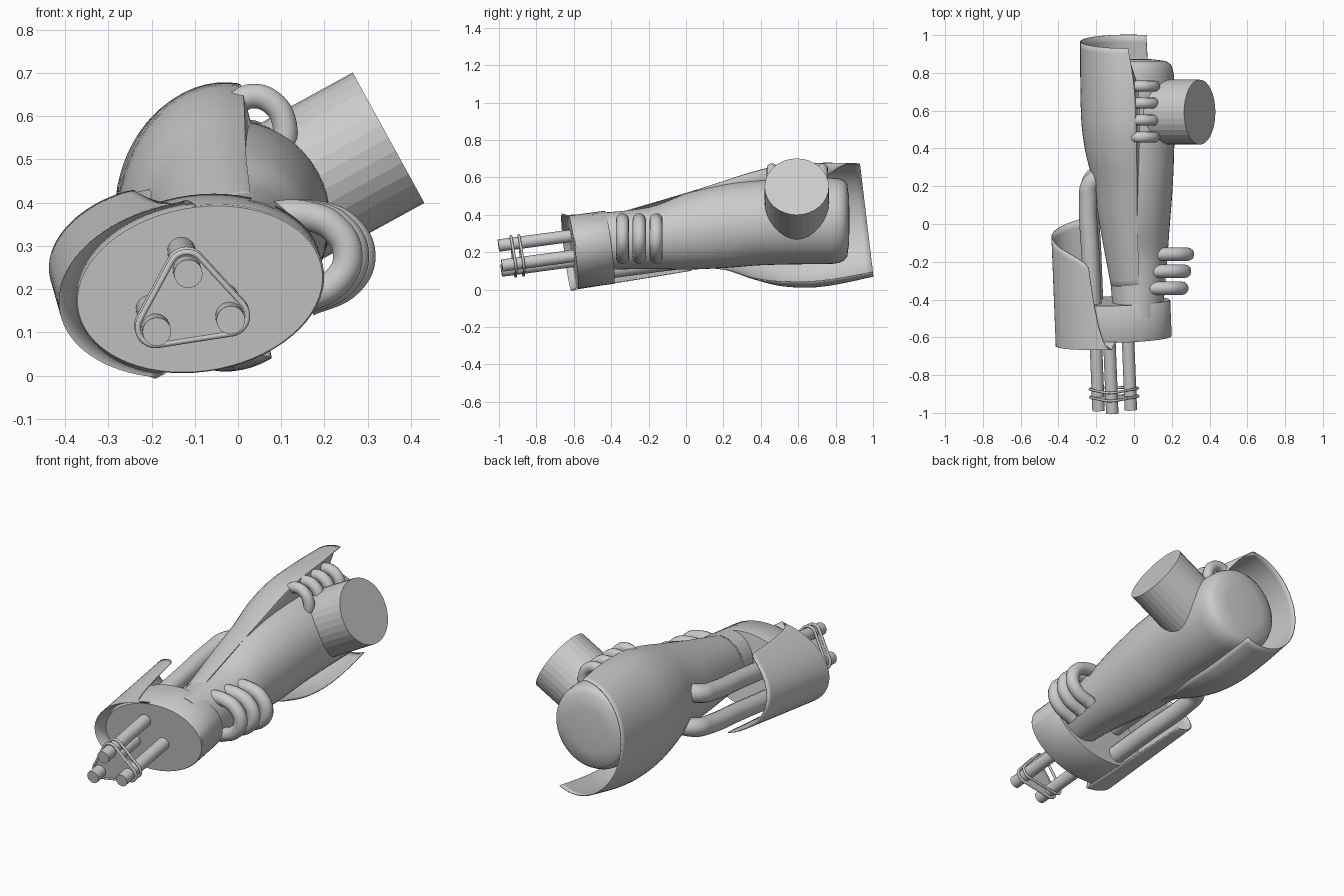
import bpy
from math import sin, cos, radians, pi
from mathutils import Matrix, Vector

if "Cube" in bpy.data.objects:
    bpy.data.objects.remove(bpy.data.objects["Cube"])


def finish(ob, angle=35):
    bpy.ops.object.select_all(action='DESELECT')
    ob.select_set(True)
    bpy.context.view_layer.objects.active = ob
    bpy.ops.object.shade_smooth_by_angle(angle=radians(angle))


def loft(name, rings, closed=True, caps=True, mat=None, thick=0, angle=35):
    """Skin a list of equal-length point rings."""
    n = len(rings[0])
    verts = [Vector(p) for r in rings for p in r]
    if mat:
        verts = [mat @ v for v in verts]
    faces = []
    for i in range(len(rings) - 1):
        for j in range(n if closed else n - 1):
            k = (j + 1) % n
            faces.append((i*n + j, (i+1)*n + j, (i+1)*n + k, i*n + k))
    if caps:
        faces.append(tuple(range(n)))
        faces.append(tuple(reversed(range((len(rings)-1)*n, len(rings)*n))))
    me = bpy.data.meshes.new(name)
    me.from_pydata(verts, [], faces)
    ob = bpy.data.objects.new(name, me)
    bpy.context.collection.objects.link(ob)
    if thick:
        m = ob.modifiers.new("thickness", 'SOLIDIFY')
        m.thickness, m.offset = thick, -1
    finish(ob, angle)
    return ob


def tube(name, pts, r, mat=None, cyclic=False, kind='BEZIER'):
    """Round pipe along a path."""
    cu = bpy.data.curves.new(name, 'CURVE')
    cu.dimensions, cu.bevel_depth, cu.bevel_resolution = '3D', r, 5
    cu.use_fill_caps, cu.resolution_u = True, 8
    sp = cu.splines.new(kind)
    dest = sp.bezier_points if kind == 'BEZIER' else sp.points
    dest.add(len(pts) - 1)
    for d, p in zip(dest, pts):
        p = mat @ Vector(p) if mat else Vector(p)
        if kind == 'BEZIER':
            d.co, d.handle_left_type, d.handle_right_type = p, 'AUTO', 'AUTO'
        else:
            d.co = (*p, 1)
    sp.use_cyclic_u = cyclic
    ob = bpy.data.objects.new(name, cu)
    bpy.context.collection.objects.link(ob)
    bpy.ops.object.select_all(action='DESELECT')
    ob.select_set(True)
    bpy.context.view_layer.objects.active = ob
    bpy.ops.object.convert(target='MESH')
    finish(bpy.context.object)


def smooth(st, n=5):
    """Catmull-Rom interpolation of station tuples."""
    out = []
    for i in range(len(st) - 1):
        a, b, c, d = st[max(i-1, 0)], st[i], st[i+1], st[min(i+2, len(st)-1)]
        for k in range(n):
            t = k / n
            out.append(tuple(.5*(2*q + (r-p)*t + (2*p-5*q+4*r-s)*t*t + (3*q-p-3*r+s)*t**3)
                             for p, q, r, s in zip(a, b, c, d)))
    return out + [st[-1]]


def ellipse(y, cx, cz, rx, rz, a0=0, a1=360, n=48, shear=0):
    m = n if a1 - a0 == 360 else n - 1
    pts = []
    for j in range(n):
        a = radians(a0 + (a1 - a0) * j / m)
        pts.append((cx + rx*cos(a) + shear*rz*sin(a), y, cz + rz*sin(a)))
    return pts


# forearm body: y, centre x, centre z, radius x, radius z
body = smooth([(-.5, .02, .255, .13, .15), (-.2, .02, .275, .155, .165),
               (0, .005, .31, .185, .203), (.2, 0, .338, .205, .223),
               (.4, -.012, .358, .225, .228), (.6, -.018, .364, .232, .229),
               (.78, -.018, .367, .23, .23)])
body += [(.82, -.018, .368, .224, .225), (.845, -.018, .37, .212, .214),
         (.862, -.018, .37, .19, .194), (.872, -.018, .37, .12, .12), (.874, -.018, .37, .02, .02)]
loft("forearm_body", [ellipse(*s) for s in body])

# outer elbow shell, covering the left half; last two values are edge angles
shell = smooth([(-.35, .02, .264, .138, .15, 86, 240), (0, .005, .31, .188, .207, 86, 250),
                (.2, -.002, .342, .209, .238, 85, 262), (.36, -.015, .343, .238, .288, 83, 280),
                (.52, -.025, .342, .252, .325, 82, 292), (.72, -.03, .346, .254, .332, 83, 295),
                (.95, -.03, .372, .255, .303, 90, 292)])
rings = []
for s in shell:
    f = max(0, (s[0] - .72) / .23)
    row = [(x, y + f*(.05 - .07*(z - .09)/.585), z) for x, y, z in ellipse(*s, n=40)]
    # top edge folds down onto the body
    x, y, z = row[0]
    drop = min(.09, max(0, (y - .05)*.4)) * max(0, 1 - f*1.6)
    rings.append([(x + drop*.25, y, z - drop)] + row)
loft("elbow_shell", rings, closed=False, caps=False, thick=.005)

# stub cylinder pointing right and up
ax = Vector((.877, 0, .482))
up = Vector((-.482, 0, .877))
end = Vector((.348, .592, .55))
loft("elbow_cylinder",
     [[end - ax*d + up*.172*cos(a) + Vector((0, 1, 0))*.172*sin(a)
       for a in [2*pi*j/32 for j in range(32)]] for d in (.42, 0)], angle=5)

# short hoses from shell to cylinder
for y in (.73, .64, .55, .46):
    tube("elbow_hose", [(-.01, y, .625), (.03, y, .646), (.08, y, .63),
                        (.108, y, .58), (.10, y, .51)], .029)

# hose loops on the right side of the wrist
for y, dx in ((-.16, 0), (-.25, -.015), (-.34, -.03)):
    tube("wrist_hose", [(.06 + dx, y, .35), (.12 + dx, y, .37), (.19 + dx, y, .369),
                        (.25 + dx, y, .343), (.284 + dx, y, .28), (.258 + dx, y, .218),
                        (.16 + dx, y, .17)], .035)

# tilted frame shared by collar, guard and rods
d = Vector((-.04, 1, .135)).normalized()
X = d.cross(Vector((0, 0, 1))).normalized()
Z = X.cross(d)
M = Matrix((X, d, Z)).transposed().to_4x4()
M.translation = Vector((-.088, -.603, .2))

# wrist collar
loft("wrist_collar", [ellipse(w, 0, 0, .285*k, .197*k, n=64, shear=.2)
                      for w, k in ((0, .985), (.006, 1.0), (.19, 1.0), (.197, .985))], mat=M)

# wrist guard, a slanted partial sleeve on the left, closed onto the collar in front
rings = [ellipse(.004, 0, 0, .282, .195, 100, 262, n=40, shear=.2)]
for i in range(17):
    t = i / 16
    a0, a1 = 100 + 20*t**.4, 262 - 12*t
    row = ellipse(0, -.02, .004, .305, .207 - .007*t, a0, a1, n=40, shear=.2)
    rings.append([(x, -.035 + t*(.435 + .22*(j/39)**.6), z) for j, (x, _, z) in enumerate(row)])
loft("wrist_guard", rings, closed=False, caps=False, mat=M, thick=.006)

# three front rods
rods = [(-.043, .088), (-.115, -.047), (.056, -.02)]
for u, v in rods:
    loft("front_rod", [ellipse(w, u, v, .033, .033, n=24) for w in (-.39, .1)], mat=M)


# rounded triangular plate with two bands around the rods
def hull(w, r):
    pts = []
    for j in range(60):
        c, s = cos(2*pi*j/60), sin(2*pi*j/60)
        u, v = max(rods, key=lambda p: p[0]*c + p[1]*s)
        pts.append((u + r*c, w, v + r*s))
    return pts


loft("rod_plate", [hull(-.322, .044), hull(-.314, .044)], mat=M)
for w in (-.318, -.275):
    tube("rod_band", hull(w, .041), .007, mat=M, cyclic=True, kind='POLY')

# two bent pipes between forearm and guard
for u, v in ((-.125, .06), (-.115, -.12)):
    tube("side_pipe", [(u, .15, v), (u, .45, v), (u, .76, v), (u + .012, .83, v + .004),
                       (u + .06, .87, v + .01), (u + .13, .885, v + .02)], .048, mat=M)
